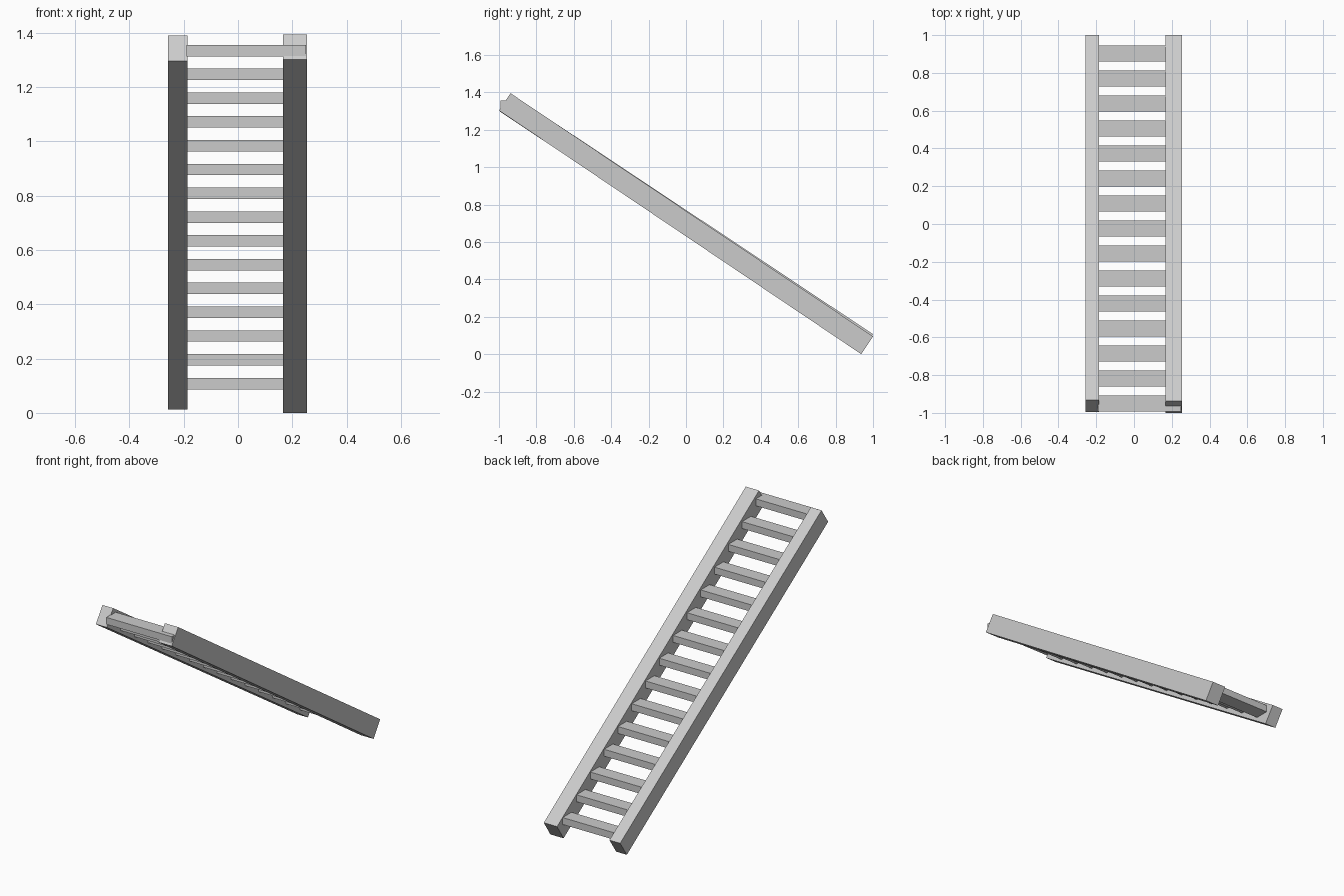
import bpy, bmesh

if "Cube" in bpy.data.objects:
    bpy.data.objects.remove(bpy.data.objects["Cube"])


def extrude_x(name, profile, x0, x1):
    """Extrude a (y, z) profile from x0 to x1."""
    bm = bmesh.new()
    face = bm.faces.new([bm.verts.new((x0, y, z)) for y, z in profile])
    ext = bmesh.ops.extrude_face_region(bm, geom=[face])
    verts = [v for v in ext["geom"] if isinstance(v, bmesh.types.BMVert)]
    bmesh.ops.translate(bm, verts=verts, vec=(x1 - x0, 0, 0))
    bmesh.ops.recalc_face_normals(bm, faces=bm.faces[:])
    mesh = bpy.data.meshes.new(name)
    bm.to_mesh(mesh)
    bm.free()
    obj = bpy.data.objects.new(name, mesh)
    bpy.context.collection.objects.link(obj)
    return obj


# Side rails, slightly mismatched in width and pitch
extrude_x("left_rail",
          [(-0.995, 1.297), (-0.932, 1.39), (1.0, 0.107), (0.936, 0.013)],
          -0.258, -0.186)
extrude_x("right_rail",
          [(-1.0, 1.303), (-0.938, 1.395), (1.0, 0.095), (0.937, 0.0)],
          0.166, 0.255)

# Level treads, running deep into the right rail
COUNT, DEPTH, HEIGHT = 15, 0.085, 0.042
for i in range(COUNT):
    t = i / (COUNT - 1)
    y = 0.903 + t * (-0.950 - 0.903)
    z = 0.108 + t * (1.335 - 0.108)
    a, b = DEPTH / 2, HEIGHT / 2
    extrude_x(f"tread_{i + 1}",
              [(y - a, z - b), (y + a, z - b), (y + a, z + b), (y - a, z + b)],
              -0.19, 0.25)
